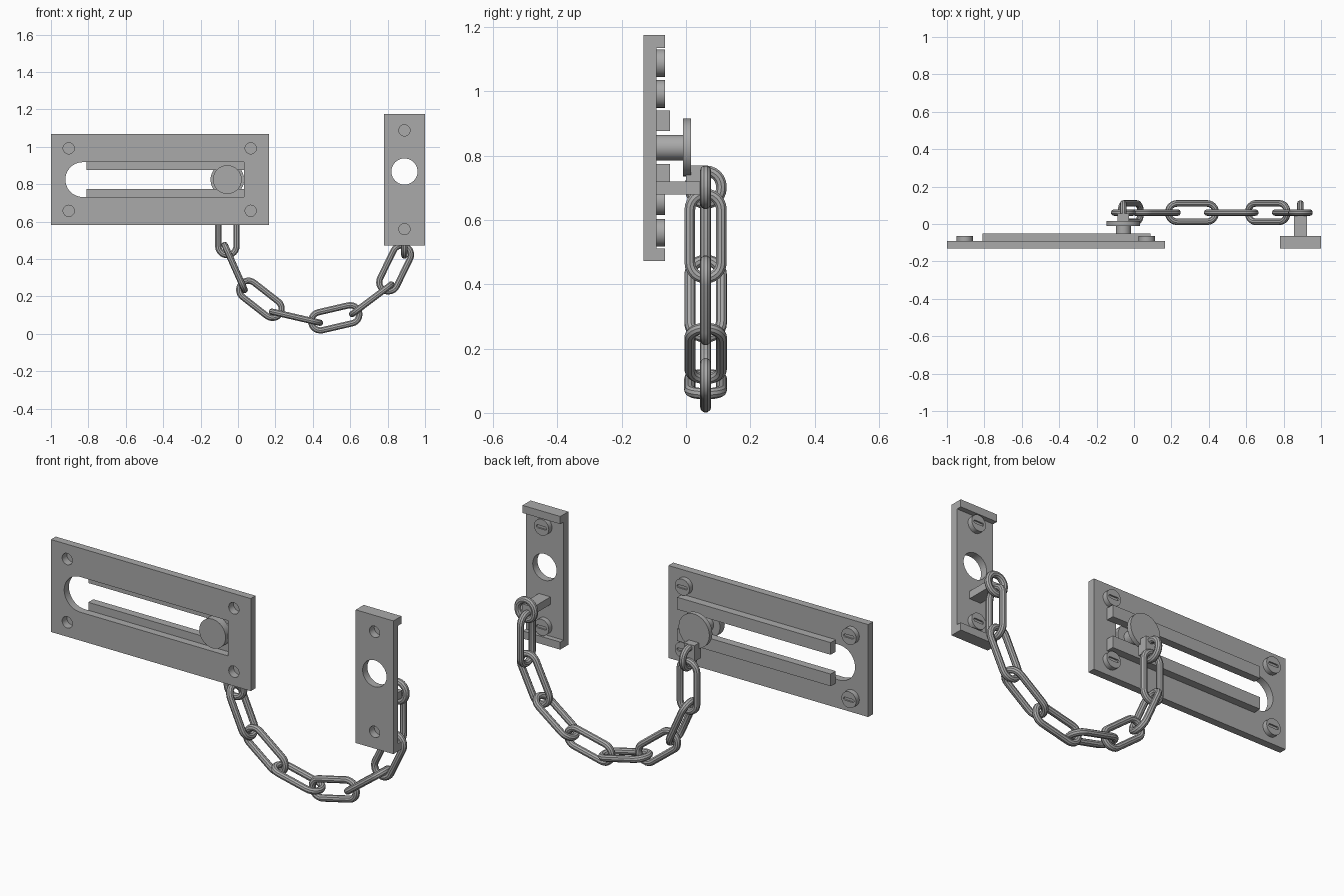
import bpy
from math import sin, cos, pi, radians

cube = bpy.data.objects.get("Cube")
if cube:
    bpy.data.objects.remove(cube)

steel = bpy.data.materials.new("grey steel")
steel.use_nodes = True
grey = (0.4, 0.4, 0.4, 1)
steel.diffuse_color = grey
steel.node_tree.nodes["Principled BSDF"].inputs["Base Color"].default_value = grey

FRONT, BACK = -0.132, -0.092    # plate faces
SLIDE_Z, KNOB_X = 0.825, -0.057  # height of the slot, position of the slider
STRIKE_X = 0.89
CHAIN_Y = 0.061


def arc(x, z, r, start=0, end=360, n=32):
    steps = n if end - start == 360 else n + 1
    return [(x + r * cos(radians(start + (end - start) * i / n)),
             z + r * sin(radians(start + (end - start) * i / n))) for i in range(steps)]


def rect(x0, x1, z0, z1):
    return [(x0, z0), (x1, z0), (x1, z1), (x0, z1)]


def slot(x, z, half, r):
    return arc(x + half, z, r, -90, 90, 12) + arc(x - half, z, r, 90, 270, 12)


def finish(name, curve):
    """Turn a curve into a shaded mesh object."""
    obj = bpy.data.objects.new(name, curve)
    bpy.context.collection.objects.link(obj)
    bpy.ops.object.select_all(action='DESELECT')
    obj.select_set(True)
    bpy.context.view_layer.objects.active = obj
    if curve.dimensions == '2D':
        obj.rotation_euler.x = pi / 2
    bpy.ops.object.convert(target='MESH')
    obj = bpy.context.object
    obj.name = name
    obj.data.materials.clear()
    obj.data.materials.append(steel)
    bpy.ops.object.shade_smooth_by_angle(angle=radians(35))
    return obj


def slab(name, y0, y1, outline, *holes):
    """Extrude an x-z outline, with holes, from y0 to y1."""
    curve = bpy.data.curves.new(name, 'CURVE')
    curve.dimensions, curve.fill_mode = '2D', 'BOTH'
    curve.extrude = (y1 - y0) / 2
    for loop in (outline, *holes):
        spline = curve.splines.new('POLY')
        spline.points.add(len(loop) - 1)
        for p, (x, z) in zip(spline.points, loop):
            p.co = (x, z, 0, 1)
        spline.use_cyclic_u = True
    finish(name, curve).location.y = (y0 + y1) / 2


def link(name, x, z, angle, flat, half=0.082):
    """Closed loop of round wire; flat links lie in the x-z plane."""
    a = radians(angle)
    curve = bpy.data.curves.new(name, 'CURVE')
    curve.dimensions = '3D'
    curve.bevel_depth, curve.bevel_resolution = 0.0175, 3
    loop = slot(0, 0, half, 0.049)
    spline = curve.splines.new('POLY')
    spline.points.add(len(loop) - 1)
    for p, (u, v) in zip(spline.points, loop):
        sx, sy, sz = (-sin(a), 0, cos(a)) if flat else (0, 1, 0)
        p.co = (x + u * cos(a) + v * sx, CHAIN_Y + v * sy, z + u * sin(a) + v * sz, 1)
    spline.use_cyclic_u = True
    finish(name, curve)


def screw(x, z):
    """Screw head on the back face with a slot for the driver."""
    slab("screw_base", BACK, -0.073, arc(x, z, 0.043))
    slab("screw_head", -0.073, -0.065, arc(x, z, 0.043), slot(x, z, 0.022, 0.008))


# Slide plate with a keyhole slot, round at one end and square at the other
screws = [(x, z) for x in (-0.905, 0.068) for z in (0.658, 0.992)]
keyhole = arc(-0.83, SLIDE_Z, 0.093, 90, 270, 20) + [(0.033, SLIDE_Z - 0.093), (0.033, SLIDE_Z + 0.093)]
slab("slide_plate", FRONT, BACK, rect(-1, 0.167, 0.582, 1.07), keyhole,
     *[arc(x, z, 0.03) for x, z in screws])
for side in (-1, 1):
    z0, z1 = sorted((SLIDE_Z + side * 0.051, SLIDE_Z + side * 0.115))
    slab("slide_rail", BACK, -0.05, rect(-0.81, 0.087, z0, z1))

# Slider: front knob, shaft, back disc and the tab that carries the chain
slab("slider_knob", FRONT, BACK, arc(KNOB_X, SLIDE_Z, 0.077))
slab("slider_shaft", BACK, -0.01, arc(KNOB_X, SLIDE_Z, 0.04))
slab("slider_disc", -0.01, 0.015, arc(KNOB_X, SLIDE_Z, 0.09))
slab("slider_tab", 0.0, 0.055, rect(KNOB_X - 0.03, KNOB_X + 0.03, 0.685, 0.77))

# Strike plate with a centre hole, end lips and chain post
strike_screws = [(STRIKE_X, 0.56), (STRIKE_X, 1.088)]
slab("strike_plate", FRONT, BACK, rect(0.78, 1, 0.472, 1.175), arc(STRIKE_X, 0.868, 0.07),
     *[arc(x, z, 0.03) for x, z in strike_screws])
for z in (0.472, 1.135):
    slab("strike_lip", BACK, -0.065, rect(0.78, 1, z, z + 0.04))
slab("strike_post", BACK, 0.05, rect(STRIKE_X - 0.034, STRIKE_X + 0.034, 0.68, 0.72))

for x, z in screws + strike_screws:
    screw(x, z)

# Chain: an upright eye at each end and eight alternating links
link("slider_eye", KNOB_X, 0.702, 90, False, 0.002)
link("strike_eye", STRIKE_X, 0.702, 90, True, 0.002)
path = [(KNOB_X, 0.552, 90), (-0.018, 0.355, -66), (0.12, 0.185, -38), (0.31, 0.089, -13),
        (0.52, 0.086, 13), (0.715, 0.185, 37), (0.84, 0.35, 64), (STRIKE_X, 0.55, 90)]
for i, (x, z, angle) in enumerate(path):
    link("chain_link", x, z, angle, i % 2 == 0)
